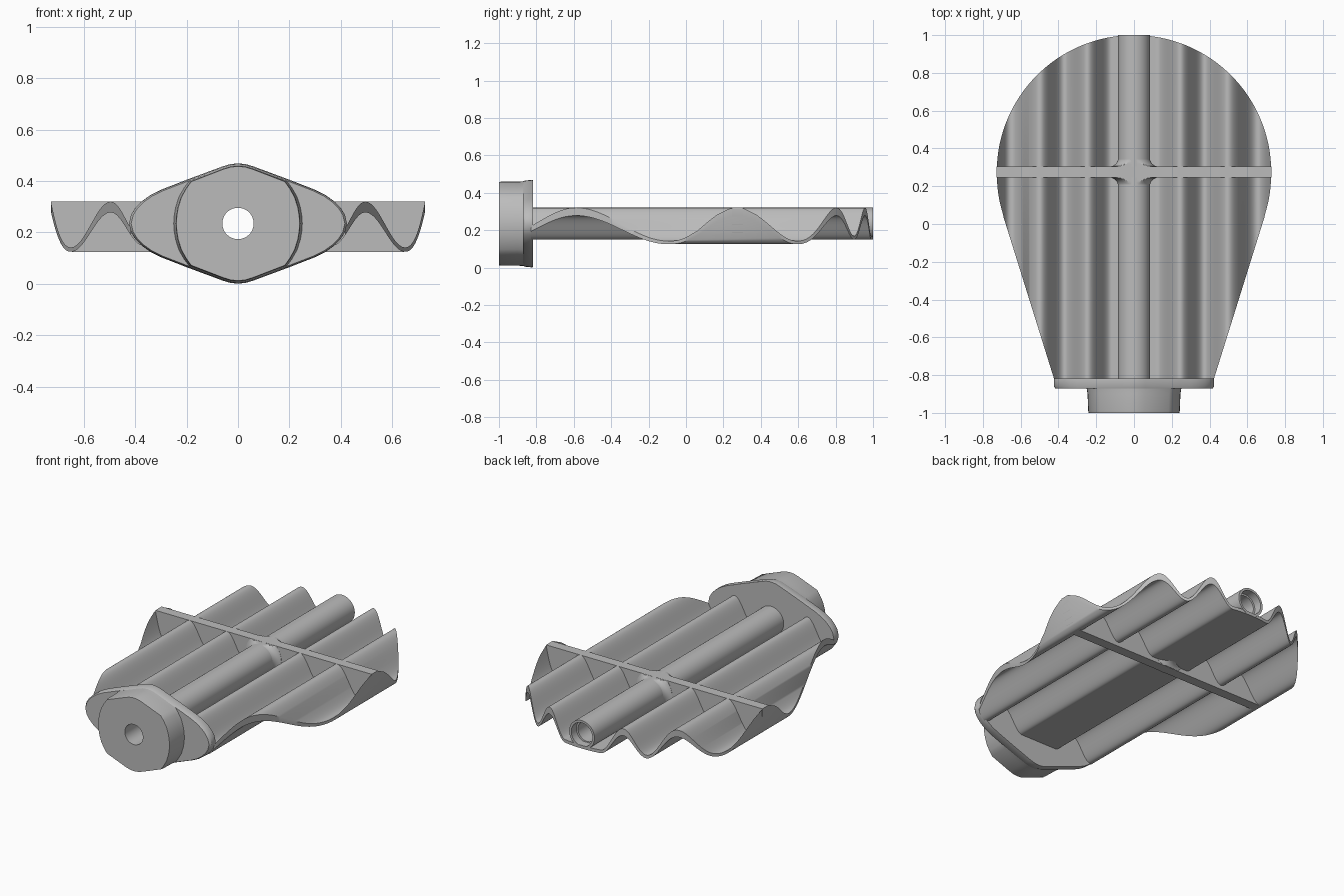
import bpy, bmesh
from math import sin, cos, pi, sqrt

cube = bpy.data.objects.get("Cube")
if cube:
    bpy.data.objects.remove(cube, do_unlink=True)

grey = bpy.data.materials.new("light grey")
grey.use_nodes = True
grey.diffuse_color = (0.5, 0.5, 0.5, 1)
grey.node_tree.nodes["Principled BSDF"].inputs["Base Color"].default_value = (0.5, 0.5, 0.5, 1)

AXIS = 0.235      # height of the tube axis
RIB_Y = 0.275     # middle of the cross rib
HALF_RIB = 0.03
R = 0.727         # widest half width of the sheet


def loft(name, rings, angle=0.6):
    """Solid through a list of rings with equal point counts."""
    bm = bmesh.new()
    loops = [[bm.verts.new(p) for p in ring] for ring in rings]
    n = len(loops[0])
    for a, b in zip(loops, loops[1:]):
        for i in range(n):
            j = (i + 1) % n
            bm.faces.new((a[i], a[j], b[j], b[i]))
    bm.faces.new(loops[0])
    bm.faces.new(loops[-1])
    bmesh.ops.recalc_face_normals(bm, faces=bm.faces)
    mesh = bpy.data.meshes.new(name)
    bm.to_mesh(mesh)
    bm.free()
    mesh.materials.append(grey)
    ob = bpy.data.objects.new(name, mesh)
    bpy.context.collection.objects.link(ob)
    smooth(ob, angle)
    return ob


def smooth(ob, angle):
    bpy.ops.object.select_all(action='DESELECT')
    ob.select_set(True)
    bpy.context.view_layer.objects.active = ob
    bpy.ops.object.shade_smooth_by_angle(angle=angle)


def circle(r, y, n=48):
    return [(r * cos(2 * pi * i / n), y, AXIS + r * sin(2 * pi * i / n)) for i in range(n)]


def cut(ob, cutter, angle=0.6):
    mod = ob.modifiers.new("bore", 'BOOLEAN')
    mod.operation = 'DIFFERENCE'
    mod.solver = 'EXACT'
    mod.object = cutter
    bpy.context.view_layer.objects.active = ob
    bpy.ops.object.modifier_apply(modifier=mod.name)
    smooth(ob, angle)


# Corrugated sheet: flat under the tube, then waves between these turning points
TURNS = [0.12, 0.245, 0.37, 0.495, 0.65]


def wave(x, inner, outer, crest):
    x = abs(x)
    if x <= TURNS[0]:
        return inner
    if x > TURNS[-1]:
        return outer + (crest - outer) * ((x - TURNS[-1]) / (R - TURNS[-1])) ** 2.3
    levels = [inner, crest, inner, crest, outer]
    k = max(i for i in range(4) if x >= TURNS[i])
    t = (x - TURNS[k]) / (TURNS[k + 1] - TURNS[k])
    return levels[k] + (levels[k + 1] - levels[k]) * (1 - cos(pi * t)) / 2


def top_z(x):
    return wave(x, 0.169, 0.142, 0.32)


def low_z(x):
    return wave(x, 0.15, 0.125, 0.278)


def outline(x):
    x = abs(x)
    bow = sqrt(max(R * R - x * x, 0))
    if x < 0.42:
        front = -0.83
    elif x < 0.692:
        front = -0.83 + (x - 0.42) * 3.2
    else:
        front = 0.27 - bow
    return front, 0.27 + bow + 0.003


sheet_rings = []
for i in range(-120, 121):
    x = (R - 0.001) * i / 120
    y0, y1 = outline(x)
    t, b = top_z(x), low_z(x)
    sheet_rings.append([(x, y0, b), (x, y1, b), (x, y1, t), (x, y0, t)])
loft("corrugated_sheet", sheet_rings)

# Cross rib, flush with the crests and troughs
rib_rings = []
for i in range(-60, 61):
    x = R * i / 60
    b = 0.125 if abs(x) < 0.65 else low_z(x)
    y0, y1 = RIB_Y - HALF_RIB, RIB_Y + HALF_RIB
    rib_rings.append([(x, y0, b), (x, y1, b), (x, y1, 0.32), (x, y0, 0.32)])
rib = loft("cross_rib", rib_rings)

# Central tube
tube = loft("central_tube", [circle(0.085, -0.85), circle(0.085, 1.0)])

# Rounded fillet where the tube passes the rib, trimmed flush with the rib
fillet_rings = []
for i in range(-8, 9):
    a = abs(i) / 8 * pi / 2
    y = RIB_Y + (1 if i > 0 else -1) * (HALF_RIB + 0.045 * (1 - cos(a)))
    r = 0.084 + 0.045 * (1 - sin(a))
    if i == 0:
        y = RIB_Y
    fillet_rings.append([(p[0], p[1], min(0.319, max(0.126, p[2]))) for p in circle(r, y)])
fillet = loft("tube_fillet", fillet_rings, 0.3)


# Hub outlines from one quarter, mirrored to a closed loop
def mirrored(quarter, y, sx=1, sz=1):
    right = quarter + [(x, -z) for x, z in quarter[-2::-1]]
    loop = right + [(-x, z) for x, z in right[-2:0:-1]]
    return [(x * sx, y, AXIS + z * sz) for x, z in loop]


flange_q = [(0, 0.234), (0.03, 0.231), (0.06, 0.222), (0.2, 0.17), (0.3, 0.131), (0.34, 0.111),
            (0.375, 0.086), (0.4, 0.06), (0.416, 0.034), (0.424, 0)]
flange = loft("flange", [mirrored(flange_q, -0.872, 0.98, 0.965), mirrored(flange_q, -0.86, 1, 0.985),
                         mirrored(flange_q, -0.825), mirrored(flange_q, -0.817, 0.995, 0.995)])

# Boss with a slight draft, widening towards the flange
boss_q = [(0, 0.228), (0.03, 0.225), (0.06, 0.216), (0.19, 0.167), (0.21, 0.14),
          (0.23, 0.105), (0.243, 0.065), (0.249, 0.03), (0.251, 0)]
boss = loft("hub_boss", [mirrored(boss_q, -1.0, 0.955, 0.975), mirrored(boss_q, -0.99, 0.965, 0.985),
                         mirrored(boss_q, -0.9, 0.98, 0.985), mirrored(boss_q, -0.85, 1.01, 1.0)])

# Bore through everything, slightly wider at the rear mouth
bore = loft("bore_cutter", [circle(0.061, -1.1), circle(0.061, 0.95), circle(0.071, 0.951), circle(0.071, 1.1)])
bore.hide_render = True
for part in (rib, tube, flange, boss):
    cut(part, bore)
cut(fillet, bore, 0.3)
bpy.data.objects.remove(bore, do_unlink=True)
